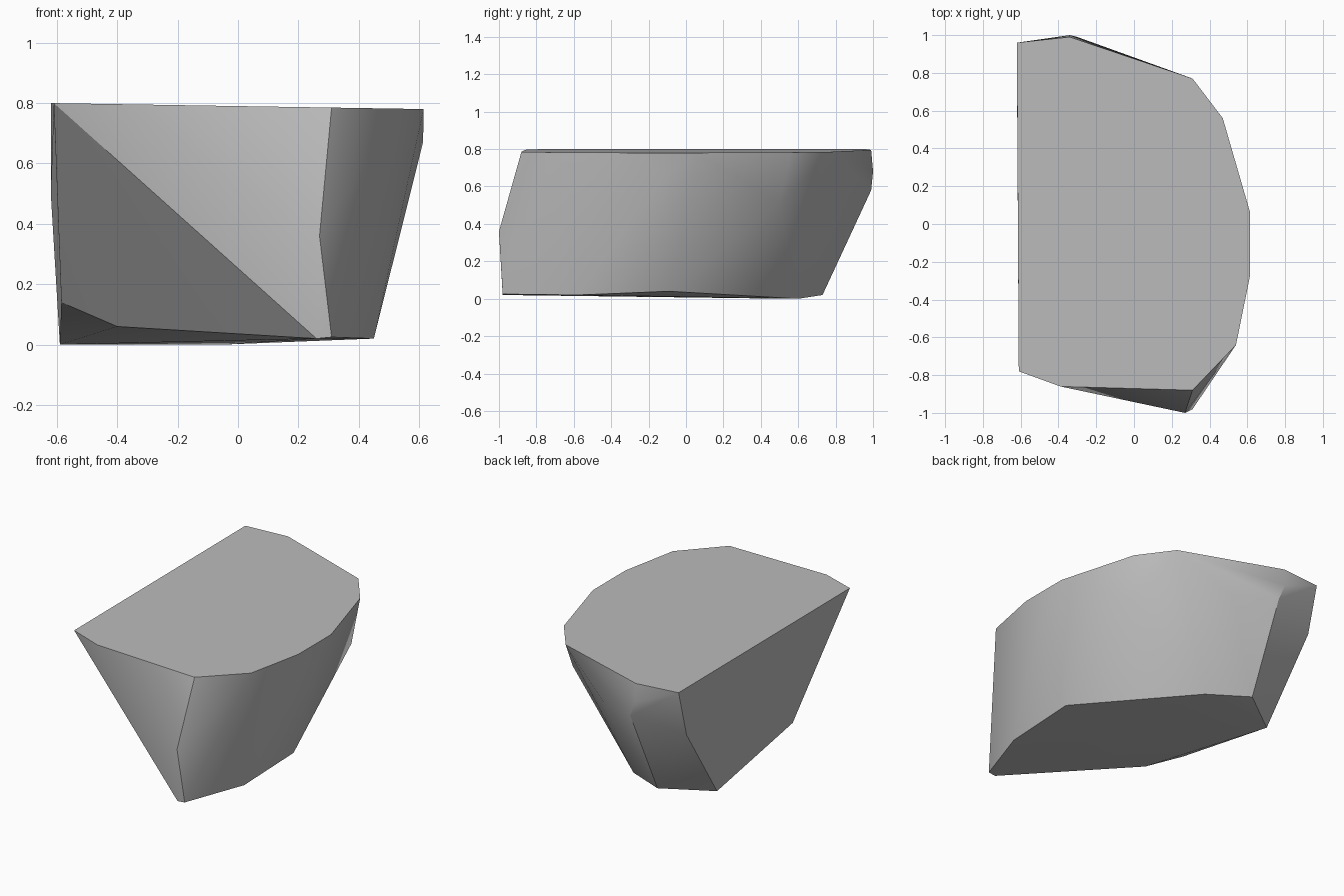
import bpy
import bmesh
import math

default_cube = bpy.data.objects.get("Cube")
if default_cube:
    bpy.data.objects.remove(default_cube, do_unlink=True)


def make_material(name, colour):
    material = bpy.data.materials.new(name)
    material.use_nodes = True
    material.diffuse_color = colour
    shader = next(n for n in material.node_tree.nodes if n.type == "BSDF_PRINCIPLED")
    shader.inputs["Base Color"].default_value = colour
    shader.inputs["Roughness"].default_value = 0.9
    return material


def top_height(x):
    """Height of the gently tilted flat top."""
    return 0.79 - 0.016 * x


# Outline of the flat top
rim = [(-.62, .96), (-.34, .99), (.31, .77), (.47, .56), (.615, .06),
       (.615, -.27), (.54, -.64), (.31, -.88), (-.39, -.86), (-.61, -.78)]

# Bulging corners around the sides
flank = [(-.62, .88, .5), (-.34, 1, .68), (-.3, .99, .58), (-.04, .88, .55),
         (.45, .5, .51), (.613, -.1, .67), (.27, -1, .36)]

# Corners of the underside
base = [(-.59, .53, 0), (-.31, .73, .02), (-.05, .6, 0), (.455, -.09, .04),
        (.45, -.58, .02), (.31, -.98, .025), (.26, -.98, .02),
        (-.4, -.37, .06), (-.585, -.24, .14)]


def build_rock(name, points, material):
    """Wrap the corners in a convex skin of large facets."""
    bm = bmesh.new()
    for point in points:
        bm.verts.new(point)
    hull = bmesh.ops.convex_hull(bm, input=bm.verts[:])
    unused = {v for v in hull["geom_interior"] + hull["geom_unused"]
              if isinstance(v, bmesh.types.BMVert)}
    bmesh.ops.delete(bm, geom=list(unused), context="VERTS")
    # Merge the triangles lying in one plane, such as the top
    bmesh.ops.dissolve_limit(bm, angle_limit=math.radians(1),
                             verts=bm.verts[:], edges=bm.edges[:])
    bmesh.ops.recalc_face_normals(bm, faces=bm.faces[:])
    mesh = bpy.data.meshes.new(name)
    bm.to_mesh(mesh)
    bm.free()
    mesh.materials.append(material)
    rock = bpy.data.objects.new(name, mesh)
    bpy.context.collection.objects.link(rock)
    return rock


top = [(x, y, top_height(x)) for x, y in rim]
stone = make_material("stone grey", (0.5, 0.5, 0.5, 1))
rock = build_rock("rock", top + flank + base, stone)

# Soft shading across shallow facets, crisp main edges
bpy.ops.object.select_all(action="DESELECT")
rock.select_set(True)
bpy.context.view_layer.objects.active = rock
bpy.ops.object.shade_smooth_by_angle(angle=math.radians(30))
